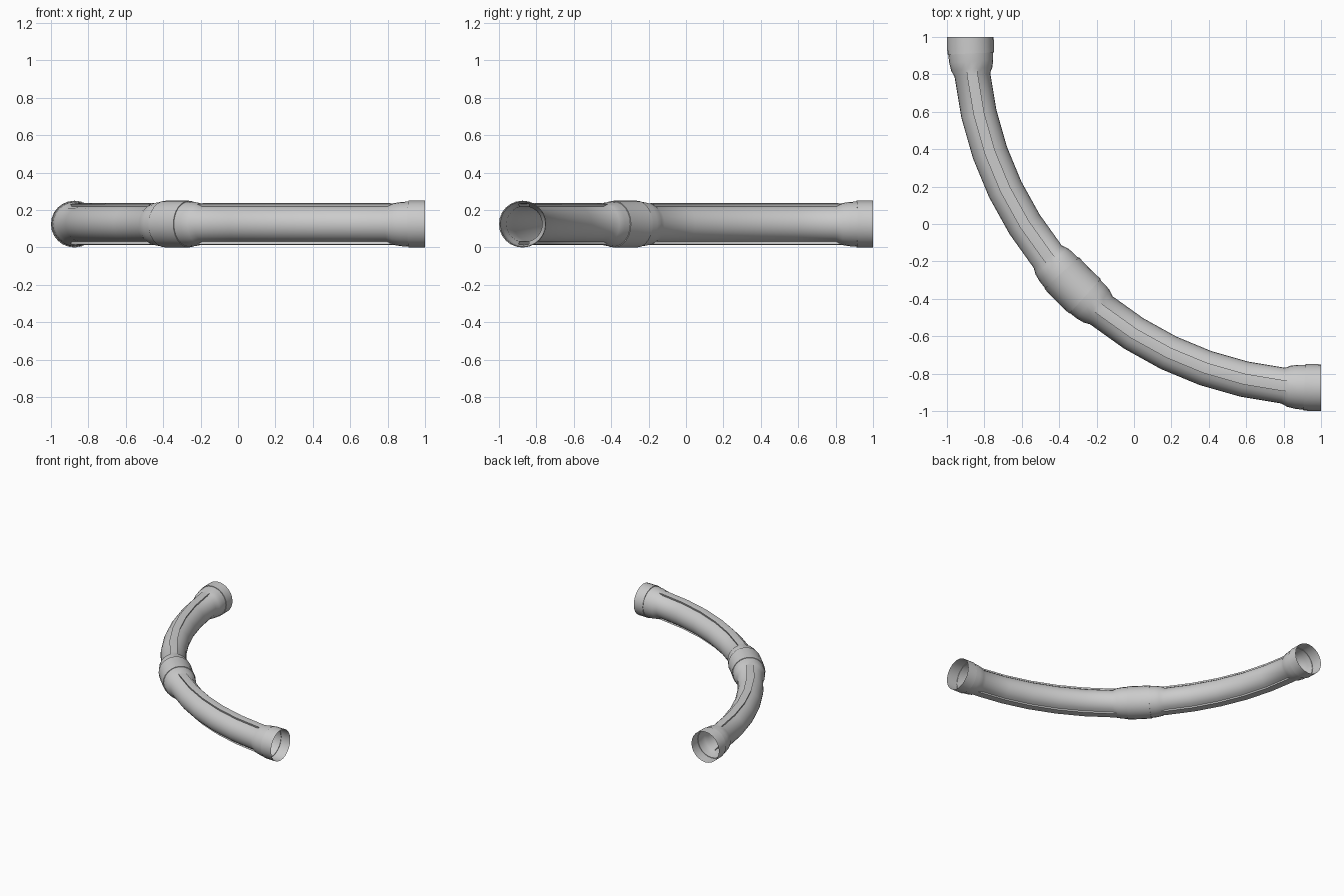
import bpy, bmesh
from math import radians, sin, cos

if "Cube" in bpy.data.objects:
    bpy.data.objects.remove(bpy.data.objects["Cube"])

BEND_R, CENTRE, Z0 = 1.875, 1.0, 0.125   # bend circle centred on (1, 1)
BODY, RIB = 0.096, 0.112                 # pipe radius and raised rib radius

# stations along one 45 degree half: (bend angle, radius, rib present)
half = [(0, .125, 0), (1.35, .125, 0), (2.7, .125, 0), (2.7, .1205, 0), (4.0, .118, 0),
        (5.2, .111, 0), (6.2, BODY, 1)]
n = 5
body = [(6.2 + (38.8 - 6.2) * i / n, BODY, 1) for i in range(1, n)]
half = half + body + [(45 - a, r, k) for a, r, k in reversed(half)]
stations = half + [(a + 45, r, k) for a, r, k in half[1:]]

# cross-section: (angle from top, on rib), with doubled points at the rib walls
section = []
for i in range(24):
    t = i * 15
    if t in (15, 195):
        section += [(t, 1), (t, 0)]
    elif t in (165, 345):
        section += [(t, 0), (t, 1)]
    else:
        section.append((t, t in (0, 180)))


def ring(bm, a, r, ribbed):
    a = radians(a)
    verts = []
    for t, on_rib in section:
        rad = RIB if ribbed and on_rib else r
        t = radians(t)
        d = BEND_R + rad * sin(t)
        verts.append(bm.verts.new((CENTRE - d * cos(a), CENTRE - d * sin(a),
                                   Z0 + rad * cos(t))))
    return verts


# open curved pipe with sockets at the ends and a coupling in the middle
bm = bmesh.new()
rings = [ring(bm, *s) for s in stations]
m = len(section)
for p, q in zip(rings, rings[1:]):
    for i in range(m):
        j = (i + 1) % m
        bm.faces.new((p[i], p[j], q[j], q[i]))
bmesh.ops.remove_doubles(bm, verts=bm.verts, dist=1e-5)
bmesh.ops.recalc_face_normals(bm, faces=bm.faces)
mesh = bpy.data.meshes.new("curved_pipe")
bm.to_mesh(mesh)
bm.free()
pipe = bpy.data.objects.new("curved_pipe", mesh)
bpy.context.collection.objects.link(pipe)
bpy.context.view_layer.objects.active = pipe
pipe.select_set(True)
bpy.ops.object.shade_smooth_by_angle(angle=radians(40))
